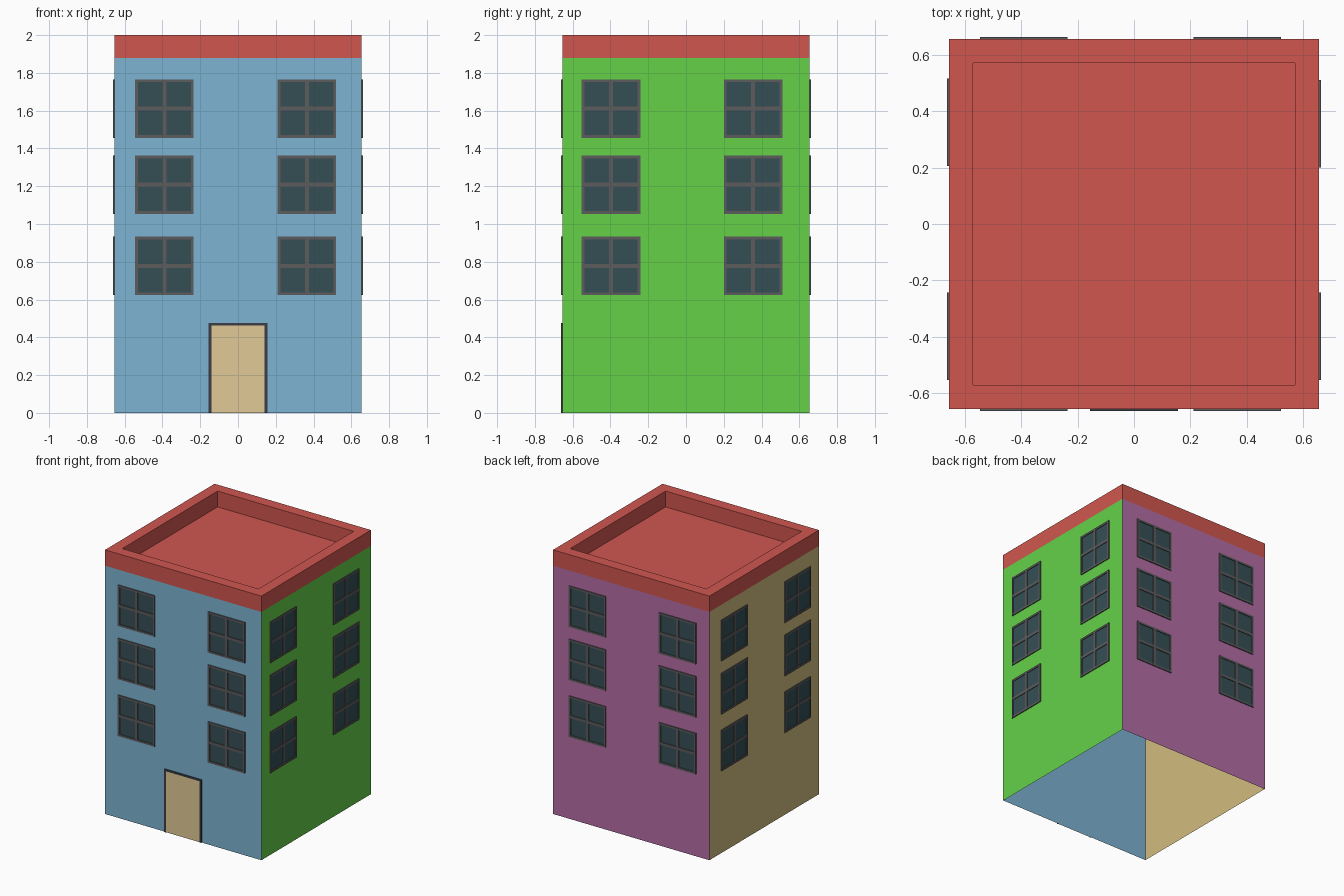
import bpy, bmesh
from math import pi
from mathutils import Matrix

if "Cube" in bpy.data.objects:
    bpy.data.objects.remove(bpy.data.objects["Cube"])

HALF = 0.655       # half width of the building
WALL_TOP = 1.88
TOP = 2.0
RIM = 0.57         # inner half width of the parapet


def material(name, rgb):
    mat = bpy.data.materials.new(name)
    mat.diffuse_color = [(c / 255) ** 2.2 for c in rgb] + [1]
    mat.use_nodes = True
    mat.node_tree.nodes["Principled BSDF"].inputs["Base Color"].default_value = mat.diffuse_color
    return mat


blue = material("blue", (124, 178, 209))
green = material("green", (101, 208, 74))
purple = material("purple", (178, 108, 164))
khaki = material("khaki", (208, 187, 125))
red = material("red", (207, 87, 80))
grey = material("frame_grey", (92, 92, 94))
glass = material("glass", (56, 80, 86))
dark = material("door_frame_dark", (62, 64, 72))
tan = material("door_tan", (224, 201, 150))


def finish(name, bm, mat, turn=0):
    bmesh.ops.rotate(bm, verts=bm.verts, matrix=Matrix.Rotation(turn * pi / 2, 3, 'Z'))
    mesh = bpy.data.meshes.new(name)
    bm.to_mesh(mesh)
    bm.free()
    mesh.materials.append(mat)
    obj = bpy.data.objects.new(name, mesh)
    bpy.context.collection.objects.link(obj)
    return obj


def quad(bm, points):
    bm.faces.new([bm.verts.new(p) for p in points])


def panel(bm, x0, x1, z0, z1, out):
    """Flat rectangle facing the front, 'out' units in front of the wall."""
    y = -HALF - out
    quad(bm, [(x0, y, z0), (x1, y, z0), (x1, y, z1), (x0, y, z1)])


def bar(bm, x0, x1, z0, z1, depth):
    """Box standing out from the front wall."""
    m = Matrix.LocRotScale(((x0 + x1) / 2, -HALF - depth / 2, (z0 + z1) / 2), None,
                           (x1 - x0, depth, z1 - z0))
    bmesh.ops.create_cube(bm, size=1, matrix=m)


# Four walls, each with six windows; every side is made at the front and turned
sides = [("front", blue, (-0.39, 0.365)), ("right", green, (-0.397, 0.355)),
         ("back", purple, (0.39, -0.365)), ("left", khaki, (0.397, -0.36))]
W, EDGE, MID, DEPTH = 0.155, 0.015, 0.011, 0.007
for turn, (side, mat, columns) in enumerate(sides):
    bm = bmesh.new()
    panel(bm, -HALF, HALF, 0, WALL_TOP, 0)
    finish(side + "_wall", bm, mat, turn)

    frames, panes = bmesh.new(), bmesh.new()
    for cx in columns:
        for cz in (0.778, 1.208, 1.611):
            for a, b in ((-W, -W + EDGE), (-MID, MID), (W - EDGE, W)):
                bar(frames, cx + a, cx + b, cz - W, cz + W, DEPTH)
                for c, d in ((-W + EDGE, -MID), (MID, W - EDGE)):
                    bar(frames, cx + c, cx + d, cz + a, cz + b, DEPTH)
            panel(panes, cx - W + EDGE, cx + W - EDGE, cz - W + EDGE, cz + W - EDGE, 0.002)
    finish(side + "_window_frames", frames, grey, turn)
    finish(side + "_window_panes", panes, glass, turn)

# Door and its frame
bm = bmesh.new()
for s in (-1, 1):
    x0, x1 = sorted((s * 0.141, s * 0.155))
    bar(bm, x0, x1, 0, 0.477, DEPTH)
bar(bm, -0.141, 0.141, 0.463, 0.477, DEPTH)
finish("door_frame", bm, dark)
bm = bmesh.new()
panel(bm, -0.141, 0.141, 0, 0.463, 0.003)
finish("door", bm, tan)

# Roof: outer band, flat rim, inner parapet wall, then the roof floor
bm = bmesh.new()
rings = []
for h, z in ((HALF, WALL_TOP), (HALF, TOP), (RIM, TOP), (RIM, WALL_TOP)):
    rings.append([bm.verts.new((sx * h, sy * h, z))
                  for sx, sy in ((-1, -1), (1, -1), (1, 1), (-1, 1))])
for low, high in zip(rings, rings[1:]):
    for i in range(4):
        j = (i + 1) % 4
        bm.faces.new((low[i], low[j], high[j], high[i]))
bm.faces.new(rings[-1])
finish("roof", bm, red)
